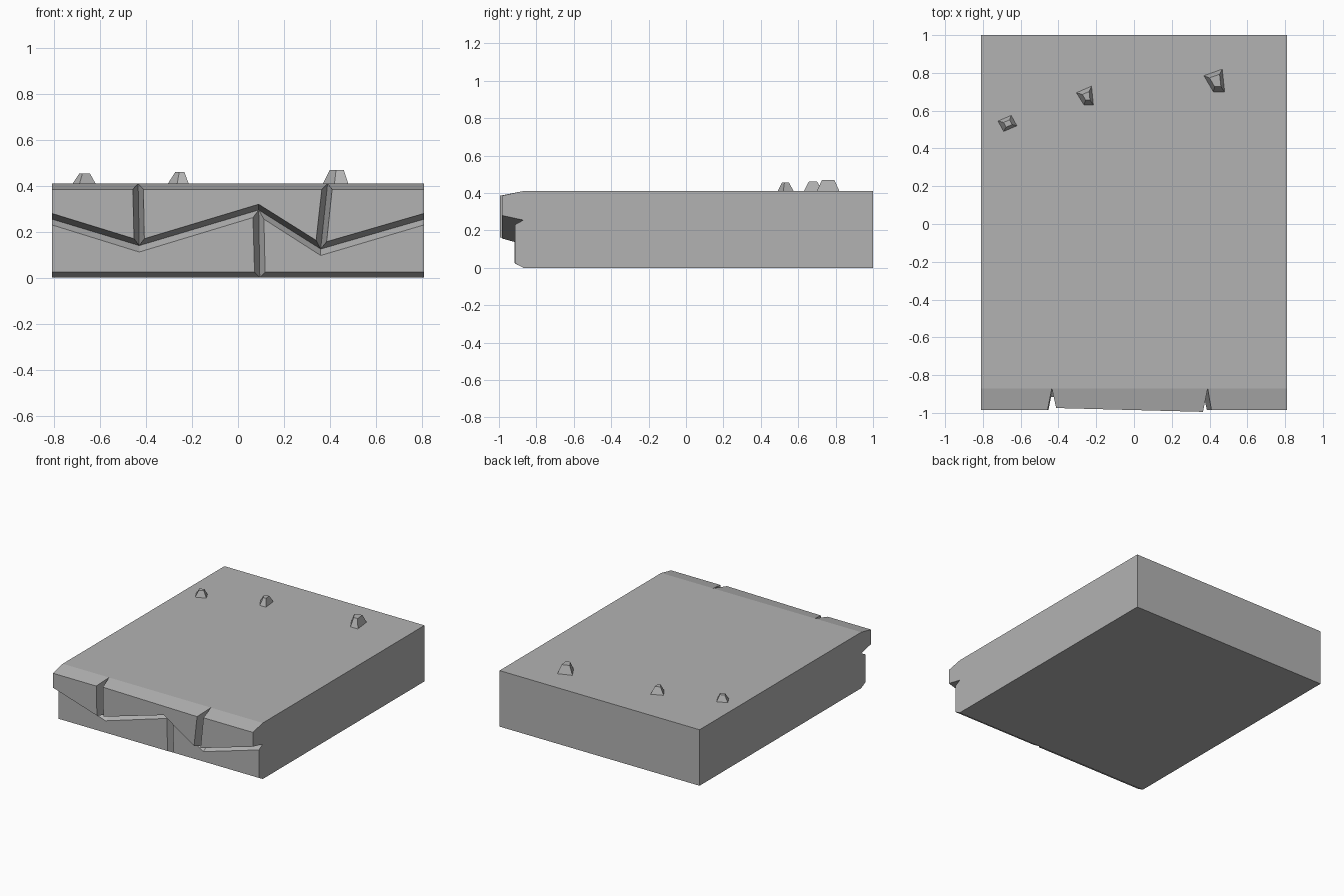
import bpy
import bmesh
from mathutils import Vector

if "Cube" in bpy.data.objects:
    bpy.data.objects.remove(bpy.data.objects["Cube"])

stone = bpy.data.materials.new("grey stone")
stone.diffuse_color = (0.45, 0.45, 0.45, 1)
stone.use_nodes = True
stone.node_tree.nodes["Principled BSDF"].inputs["Base Color"].default_value = stone.diffuse_color

W, TOP, SEAM = 0.81, 0.41, -0.87   # half width, slab height, plane where the cracks bottom out


def loft(name, base, cap, base_face=False):
    """Solid between two matching outlines, closed over the cap."""
    bm = bmesh.new()
    a = [bm.verts.new(p) for p in base]
    b = [bm.verts.new(p) for p in cap]
    n = len(a)
    for i in range(n):
        j = (i + 1) % n
        bm.faces.new((a[i], a[j], b[j], b[i]))
    bm.faces.new(b)
    if base_face:
        bm.faces.new(a[::-1])
    bmesh.ops.recalc_face_normals(bm, faces=bm.faces)
    # the cap must point away from the base
    bm.faces.ensure_lookup_table()
    out = sum((Vector(p) for p in cap), Vector()) / n - sum((Vector(p) for p in base), Vector()) / n
    if bm.faces[n].normal.dot(out) < 0:
        bmesh.ops.reverse_faces(bm, faces=bm.faces)
    mesh = bpy.data.meshes.new(name)
    bm.to_mesh(mesh)
    bm.free()
    mesh.materials.append(stone)
    obj = bpy.data.objects.new(name, mesh)
    bpy.context.collection.objects.link(obj)
    return obj


def front_block(name, back, front, y0, tilt=0.0):
    """Chipped facing block: outline on the seam plane, inset outline in front."""
    loft(name, [(x, SEAM, z) for x, z in back],
         [(x, y0 + tilt * x, z) for x, z in front])


# Main slab, open towards the facing blocks
rect = [(-W, 0), (W, 0), (W, TOP), (-W, TOP)]
loft("slab", [(x, SEAM, z) for x, z in rect], [(x, 1, z) for x, z in rect])

# Upper facing blocks
front_block("upper_left_block",
            [(-W, .255), (-.43, .14), (-.435, TOP), (-W, TOP)],
            [(-W, .28), (-.453, .17), (-.458, .385), (-W, .385)], -.985)
front_block("upper_middle_block",
            [(-.43, .14), (.09, .295), (.36, .125), (.39, TOP), (-.435, TOP)],
            [(-.408, .17), (.09, .32), (.34, .163), (.365, .385), (-.412, .385)], -.985, -.026)
front_block("upper_right_block",
            [(.36, .125), (W, .255), (W, TOP), (.39, TOP)],
            [(.386, .157), (W, .28), (W, .385), (.41, .385)], -.985)

# Lower facing blocks
front_block("lower_left_block",
            [(-W, 0), (.095, 0), (.09, .295), (-.43, .14), (-W, .255)],
            [(-W, .025), (.072, .025), (.065, .262), (-.43, .112), (-W, .23)], -.917)
front_block("lower_right_block",
            [(.095, 0), (W, 0), (W, .255), (.36, .125), (.09, .295)],
            [(.118, .025), (W, .025), (W, .23), (.36, .097), (.113, .255)], -.915)

# Pebbles on the top: outline, height and centre of the smaller flat top
pebbles = [
    ("left_pebble", [(-.72, .545), (-.69, .49), (-.62, .52), (-.65, .575)], .455, (-.668, .532), .45),
    ("middle_pebble", [(-.305, .695), (-.265, .63), (-.215, .63), (-.225, .73)], .46, (-.25, .675), .45),
    ("right_pebble", [(.37, .785), (.42, .70), (.48, .70), (.467, .82)], .47, (.435, .755), .55),
]
for name, base, height, (cx, cy), s in pebbles:
    mx = sum(p[0] for p in base) / 4
    my = sum(p[1] for p in base) / 4
    loft(name, [(x, y, TOP) for x, y in base],
         [(cx + (x - mx) * s, cy + (y - my) * s, height) for x, y in base])
